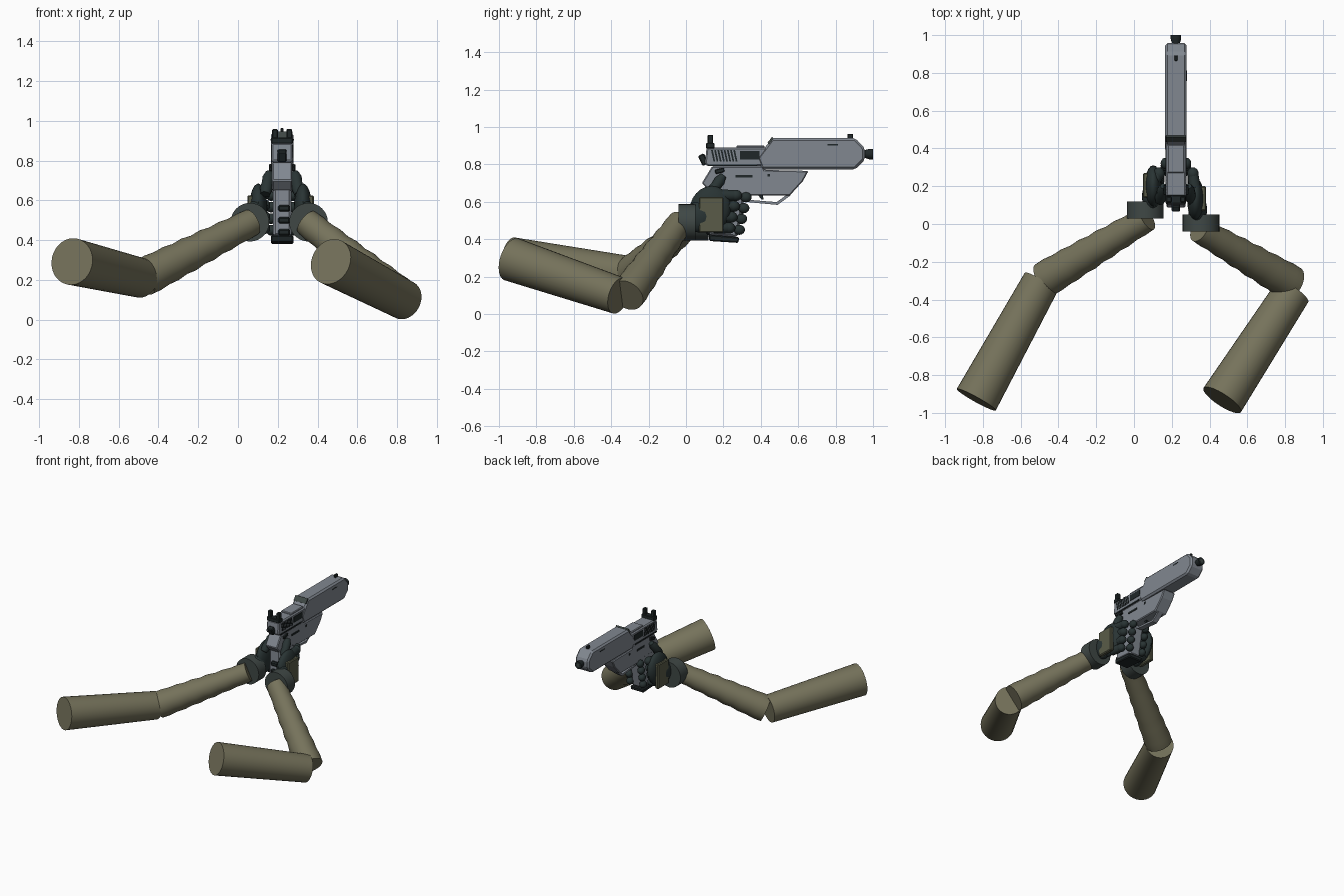
import bpy, bmesh, math
from mathutils import Vector

cube = bpy.data.objects.get("Cube")
if cube:
    bpy.data.objects.remove(cube, do_unlink=True)


def material(name, color):
    m = bpy.data.materials.new(name)
    m.use_nodes = True
    m.diffuse_color = (*color, 1)
    m.node_tree.nodes["Principled BSDF"].inputs["Base Color"].default_value = (*color, 1)
    return m


OLIVE = material("olive sleeve", (0.18, 0.17, 0.105))
PLATE = material("dark olive plate", (0.10, 0.105, 0.065))
CUFF = material("cuff grey green", (0.05, 0.064, 0.06))
GLOVE = material("glove dark green", (0.022, 0.034, 0.034))
STEEL = material("steel grey", (0.22, 0.245, 0.28))
BLACK = material("black metal", (0.014, 0.02, 0.021))
GX = 0.222  # centre plane of the pistol


def finish(name, bm, mat, smooth=False, bevel=0):
    bmesh.ops.recalc_face_normals(bm, faces=bm.faces)
    me = bpy.data.meshes.new(name)
    bm.to_mesh(me)
    bm.free()
    me.materials.append(mat)
    ob = bpy.data.objects.new(name, me)
    bpy.context.collection.objects.link(ob)
    if bevel:
        mod = ob.modifiers.new("bevel", "BEVEL")
        mod.width, mod.segments = bevel, 1
    if smooth:
        bpy.ops.object.select_all(action="DESELECT")
        bpy.context.view_layer.objects.active = ob
        ob.select_set(True)
        bpy.ops.object.shade_smooth_by_angle(angle=math.radians(40))
    return ob


def tube(name, a, b, radii, mat, sides=32):
    """Lathed limb from a to b with evenly spaced ring radii."""
    a, b = Vector(a), Vector(b)
    rot = (b - a).to_track_quat("Z", "Y")
    bm = bmesh.new()
    rings = []
    for i, r in enumerate(radii):
        c = a.lerp(b, i / (len(radii) - 1))
        angles = [math.tau * k / sides for k in range(sides)]
        rings.append([bm.verts.new(c + rot @ Vector((r * math.cos(t), r * math.sin(t), 0)))
                      for t in angles])
    for lo, hi in zip(rings, rings[1:]):
        for k in range(sides):
            n = (k + 1) % sides
            bm.faces.new((lo[k], lo[n], hi[n], hi[k]))
    bm.faces.new(rings[0])
    bm.faces.new(rings[-1])
    return finish(name, bm, mat, True)


def box(name, center, size, mat, bevel=0, tilt=0):
    bm = bmesh.new()
    bmesh.ops.create_cube(bm, size=1)
    bmesh.ops.scale(bm, vec=size, verts=bm.verts)
    ob = finish(name, bm, mat, bevel=bevel)
    ob.location = center
    ob.rotation_euler.x = math.radians(tilt)
    return ob


def ball(name, center, radii, mat, tilt=0):
    bm = bmesh.new()
    bmesh.ops.create_uvsphere(bm, u_segments=20, v_segments=12, radius=1)
    bmesh.ops.scale(bm, vec=radii, verts=bm.verts)
    ob = finish(name, bm, mat, True)
    ob.location = center
    ob.rotation_euler.x = math.radians(tilt)
    return ob


def profile(name, points, width, mat, bevel=0):
    """Side outline in (y, z), extruded across x."""
    bm = bmesh.new()
    face = bm.faces.new([bm.verts.new((GX - width / 2, y, z)) for y, z in points])
    ext = bmesh.ops.extrude_face_region(bm, geom=[face])
    verts = [g for g in ext["geom"] if isinstance(g, bmesh.types.BMVert)]
    bmesh.ops.translate(bm, vec=(width, 0, 0), verts=verts)
    return finish(name, bm, mat, bevel=bevel)


# Arms: straight upper sleeve, creased forearm, wrist cuff
FOREARM = [0.068, 0.072, 0.07, 0.077, 0.074, 0.083, 0.079, 0.088, 0.084, 0.092, 0.09, 0.096, 0.094]
arms = {
    "left": ((-0.835, -0.93, 0.292), (-0.49, -0.305, 0.21), (-0.475, -0.295, 0.212),
             (0.07, 0.03, 0.49), (0.06, 0.075, 0.49)),
    "right": ((0.467, -0.932, 0.292), (0.838, -0.36, 0.098), (0.835, -0.315, 0.1),
              (0.345, -0.03, 0.49), (0.355, 0.005, 0.49)),
}
for side, (shoulder, elbow, joint, wrist, cuff) in arms.items():
    tube(side + "_upper_arm", shoulder, elbow, [0.118, 0.1], OLIVE)
    tube(side + "_forearm", wrist, joint, FOREARM, OLIVE)
    c, half = Vector(cuff), Vector((0, 0.045, 0))
    tube(side + "_cuff", c - half, c + half, [0.097, 0.097], CUFF)

# Gloved hands: palm, heel, thumb, back plate and curled fingers
for side, s, y0 in (("left", -1, 0.2), ("right", 1, 0.13)):
    palm_x = GX + s * (0.105 if s > 0 else 0.12)
    ball(side + "_palm", (palm_x, y0, 0.56), (0.046, 0.11, 0.125), GLOVE, -15)
    ball(side + "_hand_heel", (palm_x + s * 0.01, y0 - 0.055, 0.52), (0.05, 0.085, 0.085), GLOVE)
    box(side + "_hand_plate", (palm_x + s * 0.04, y0 + 0.005, 0.53), (0.03, 0.13, 0.19), PLATE, 0.006)
    tube(side + "_thumb", (GX + s * 0.085, 0.12, 0.63), (GX + s * 0.065, 0.2, 0.74),
         [0.024, 0.032, 0.028, 0.03, 0.018], GLOVE, 12)
    for i in range(4):
        z = 0.45 + 0.058 * i
        y = 0.27 + 0.012 * i
        knuckle = (GX + s * 0.09, y - 0.04, z + 0.01)
        tip = (GX + s * 0.055, y + 0.015, z)
        tube(f"{side}_finger_{i + 1}", (palm_x, y0 + 0.02, z + 0.01), knuckle, [0.03, 0.031, 0.028], GLOVE, 12)
        ball(f"{side}_knuckle_{i + 1}", knuckle, (0.03, 0.034, 0.03), GLOVE)
        ball(f"{side}_fingertip_{i + 1}", tip, (0.026, 0.03, 0.027), GLOVE)

# Pistol frame, grip and magazine
profile("frame", [(0.085, 0.70), (0.14, 0.79), (0.41, 0.79), (0.42, 0.77), (0.655, 0.765),
                  (0.625, 0.71), (0.555, 0.633), (0.30, 0.633), (0.28, 0.65), (0.13, 0.65)],
        0.1, STEEL, 0.006)
profile("grip", [(0.13, 0.68), (0.32, 0.66), (0.275, 0.41), (0.12, 0.42)], 0.092, STEEL, 0.012)
profile("magazine_base", [(0.12, 0.425), (0.285, 0.41), (0.28, 0.38), (0.125, 0.39)], 0.112, BLACK, 0.006)
for i in range(3):
    box(f"backstrap_knob_{i + 1}", (GX + 0.01, 0.122, 0.44 + 0.06 * i), (0.06, 0.03, 0.034), BLACK, 0.008)

# Trigger and guard
profile("trigger_guard", [(0.31, 0.61), (0.34, 0.597), (0.49, 0.583), (0.56, 0.635),
                          (0.535, 0.635), (0.485, 0.598), (0.34, 0.61), (0.31, 0.635)], 0.04, STEEL)
profile("trigger", [(0.38, 0.64), (0.41, 0.64), (0.415, 0.612), (0.405, 0.612)], 0.02, BLACK)

# Slide: slim rear half and deep front shroud
profile("rear_slide", [(0.10, 0.80), (0.11, 0.89), (0.44, 0.89), (0.44, 0.79), (0.12, 0.79)],
        0.106, STEEL, 0.008)
box("slide_top_cover", (GX, 0.345, 0.89), (0.09, 0.15, 0.022), STEEL, 0.005)
profile("front_shroud", [(0.38, 0.835), (0.46, 0.94), (0.905, 0.94), (0.957, 0.885),
                         (0.957, 0.825), (0.905, 0.773), (0.405, 0.773)], 0.114, STEEL, 0.012)
box("shroud_band", (GX, 0.452, 0.927), (0.104, 0.04, 0.012), CUFF, 0, 52)
c = Vector((GX, 0.94, 0.855))
tube("muzzle", c, c + Vector((0, 0.06, 0)), [0.022, 0.022, 0.028, 0.028], BLACK, 16)
c.y = 0.999
tube("bore", c, c + Vector((0, 0.002, 0)), [0.014, 0.014], CUFF, 16)

# Side details on both faces of the slide and frame
for side, s in (("left", -1), ("right", 1)):
    x = GX + s * 0.053
    for i in range(8):
        box(f"{side}_serration_{i + 1}", (x, 0.145 + 0.017 * i, 0.846), (0.006, 0.009, 0.062), BLACK, 0, 12)
    box(side + "_port", (x, 0.34, 0.848), (0.006, 0.105, 0.045), BLACK)
    box(side + "_slide_rail", (x, 0.25, 0.795), (0.006, 0.26, 0.01), BLACK)
    box(side + "_shroud_slot", (GX + s * 0.057, 0.785, 0.905), (0.004, 0.055, 0.006), BLACK)
    box(side + "_frame_slot", (GX + s * 0.05, 0.31, 0.737), (0.008, 0.09, 0.014), BLACK)
    box(side + "_frame_pin", (GX + s * 0.05, 0.443, 0.742), (0.006, 0.014, 0.014), BLACK)
    box(side + "_safety_lever", (GX + s * 0.058, 0.18, 0.765), (0.018, 0.05, 0.024), BLACK, 0.004, 15)
    box(side + "_rear_sight_post", (GX + s * 0.036, 0.13, 0.928), (0.028, 0.03, 0.06), BLACK, 0.004)

# Sights and hammer
box("rear_sight_base", (GX, 0.13, 0.9), (0.108, 0.045, 0.03), BLACK, 0.004)
box("front_sight", (GX, 0.878, 0.948), (0.016, 0.03, 0.03), BLACK, 0.003)
box("hammer", (GX, 0.092, 0.825), (0.045, 0.035, 0.06), BLACK, 0.006, 25)
